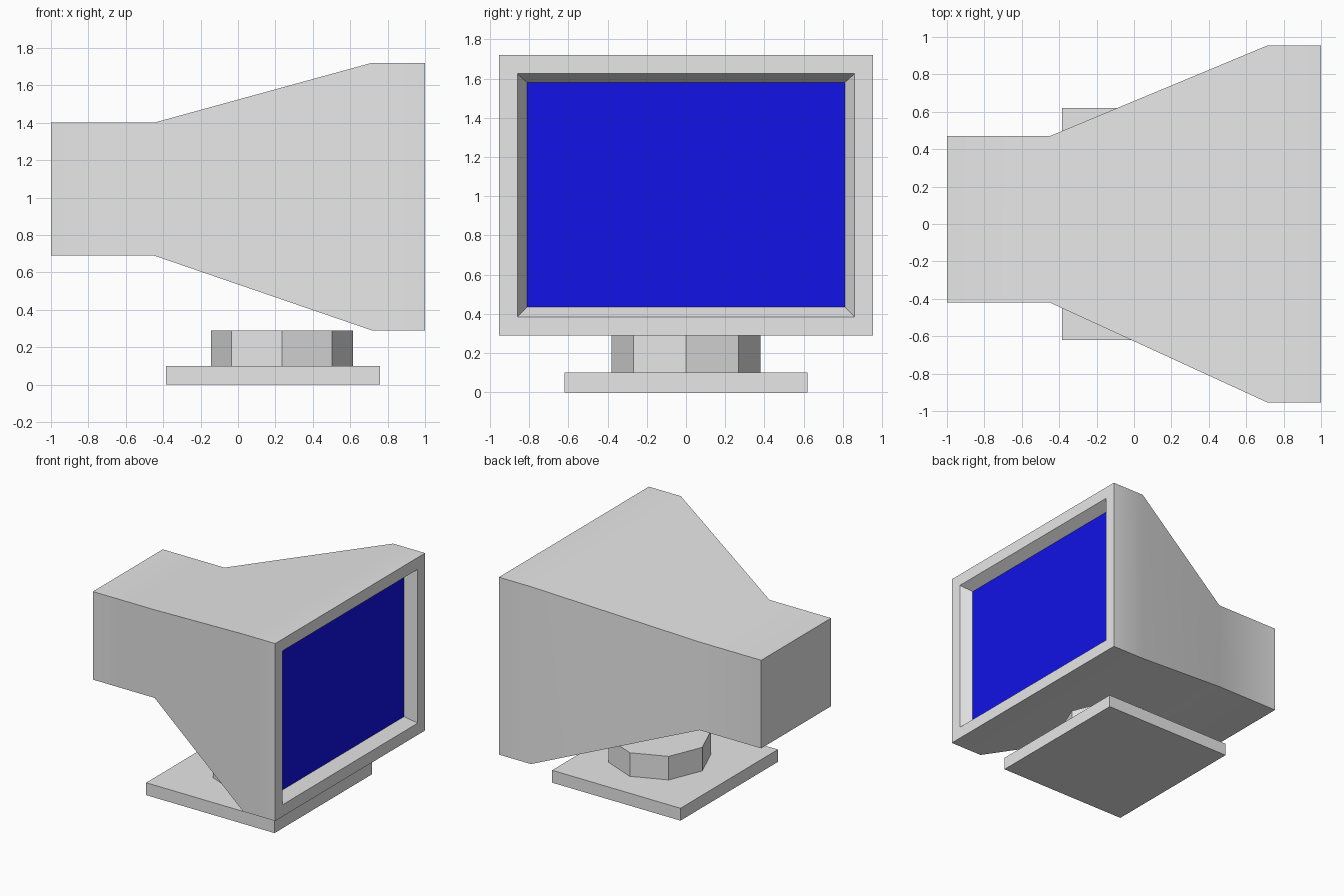
import bpy, bmesh, math

cube = bpy.data.objects.get("Cube")
if cube:
    bpy.data.objects.remove(cube, do_unlink=True)


def make_material(name, rgb):
    mat = bpy.data.materials.new(name)
    mat.use_nodes = True
    mat.diffuse_color = (*rgb, 1)
    mat.node_tree.nodes["Principled BSDF"].inputs["Base Color"].default_value = (*rgb, 1)
    return mat


grey = make_material("light grey plastic", (0.8, 0.8, 0.8))
blue = make_material("blue screen", (0.006, 0.006, 0.8))


def make_object(name, bm, materials):
    bmesh.ops.recalc_face_normals(bm, faces=bm.faces)
    mesh = bpy.data.meshes.new(name)
    bm.to_mesh(mesh)
    bm.free()
    for mat in materials:
        mesh.materials.append(mat)
    obj = bpy.data.objects.new(name, mesh)
    bpy.context.collection.objects.link(obj)
    return obj


def loft(name, sections, materials):
    """Skin rectangles (x, y0, y1, z0, z1) one after another, capping both ends."""
    bm = bmesh.new()
    rings = [[bm.verts.new((x, y, z)) for y, z in ((y0, z0), (y1, z0), (y1, z1), (y0, z1))]
             for x, y0, y1, z0, z1 in sections]
    for a, b in zip(rings, rings[1:]):
        for i in range(4):
            j = (i + 1) % 4
            bm.faces.new((a[i], a[j], b[j], b[i]))
    bm.faces.new(rings[0])
    last = bm.faces.new(rings[-1])
    last.material_index = len(materials) - 1
    return make_object(name, bm, materials)


# Monitor housing: rear box, flare, bezel rim, then the recessed screen
housing = loft("monitor_housing", [
    (-1.0, -0.42, 0.47, 0.69, 1.40),
    (-0.45, -0.42, 0.47, 0.69, 1.40),
    (0.715, -0.955, 0.955, 0.29, 1.72),
    (1.0, -0.955, 0.955, 0.29, 1.72),
    (1.0, -0.86, 0.86, 0.385, 1.625),
    (0.915, -0.81, 0.81, 0.435, 1.58),
], [grey, blue])
bpy.ops.object.select_all(action="DESELECT")
housing.select_set(True)
bpy.context.view_layer.objects.active = housing
bpy.ops.object.shade_smooth_by_angle(angle=math.radians(30))

# Octagonal swivel neck
bm = bmesh.new()
bmesh.ops.create_cone(bm, cap_ends=True, segments=8, radius1=0.38, radius2=0.38, depth=0.19)
neck = make_object("swivel_neck", bm, [grey])
neck.location = (0.235, 0, 0.195)

# Flat base plate
loft("base_plate", [(-0.385, -0.62, 0.62, 0, 0.1), (0.76, -0.62, 0.62, 0, 0.1)], [grey])
